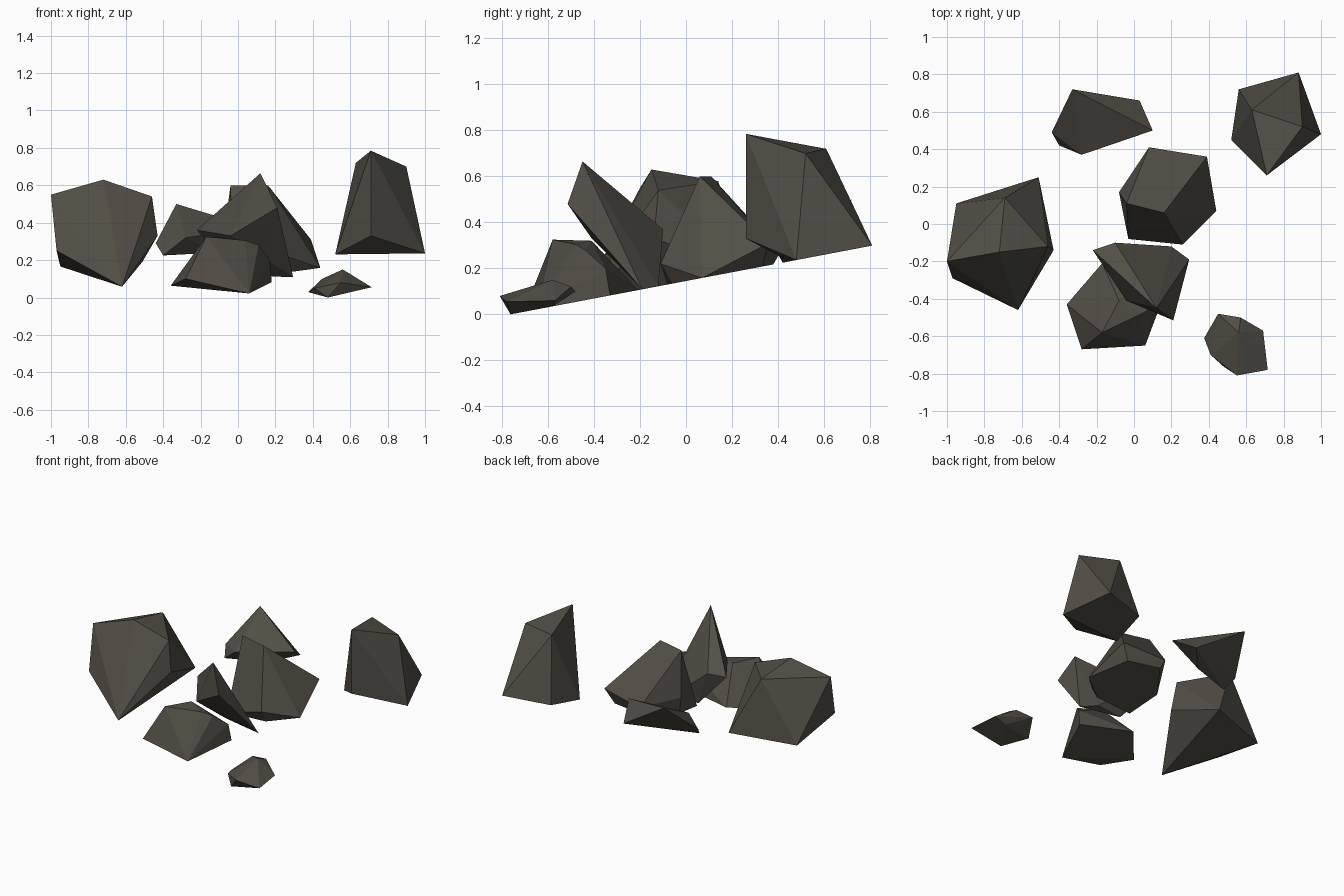
import bpy, bmesh, math

if "Cube" in bpy.data.objects:
    bpy.data.objects.remove(bpy.data.objects["Cube"])

stone = bpy.data.materials.new("dark_stone")
stone.diffuse_color = (0.085, 0.077, 0.061, 1)
stone.use_nodes = True
stone.node_tree.nodes["Principled BSDF"].inputs["Base Color"].default_value = stone.diffuse_color


def ground(x, y):
    """Point on the sloping plane the rocks rest on."""
    return (x, y, 0.145 + 0.19 * y)


def rock(name, corners, base):
    """Faceted rock: hull around its corners and its base outline."""
    bm = bmesh.new()
    for p in corners + [ground(*b) for b in base]:
        bm.verts.new(p)
    bmesh.ops.convex_hull(bm, input=bm.verts[:])
    loose = [v for v in bm.verts if not v.link_faces]
    bmesh.ops.delete(bm, geom=loose, context='VERTS')
    bmesh.ops.dissolve_limit(bm, angle_limit=math.radians(3),
                             verts=bm.verts[:], edges=bm.edges[:])
    bmesh.ops.recalc_face_normals(bm, faces=bm.faces[:])
    me = bpy.data.meshes.new(name)
    bm.to_mesh(me)
    bm.free()
    me.materials.append(stone)
    ob = bpy.data.objects.new(name, me)
    bpy.context.collection.objects.link(ob)


# Large rock on the left
rock("left_boulder",
     [(-1.0, -.20, .55), (-.72, -.15, .63), (-.46, -.12, .54), (-.69, .14, .58),
      (-.43, -.14, .33), (-.97, -.29, .25)],
     [(-.62, -.46), (-.95, .11), (-.51, .25)])

# Overhanging slab at the back
rock("back_slab",
     [(-.33, .72, .50), (.10, .50, .37), (-.44, .49, .29), (-.28, .37, .32)],
     [(-.40, .42), (.03, .66), (-.12, .50)])

# Tall rock at the back right
rock("tall_boulder",
     [(.71, .26, .785), (.71, .26, .33), (.63, .61, .72), (.90, .52, .70)],
     [(.52, .45), (1.0, .48), (.56, .72), (.88, .81)])

# Block in the middle
rock("middle_boulder",
     [(-.04, .11, .60), (.16, .06, .60), (.39, .36, .31), (.08, .41, .27),
      (-.08, .17, .30), (.26, -.11, .22)],
     [(-.03, -.08), (.44, .07), (.26, -.06), (.10, .38), (.33, .33), (-.06, .16)])

# Leaning pointed shard
rock("leaning_shard",
     [(.12, -.45, .665), (.21, -.515, .48), (-.04, -.41, .33),
      (-.22, -.14, .36), (-.10, -.10, .37)],
     [(.295, -.19), (.20, -.12), (.0, -.14)])

# Low rock at the front
rock("front_boulder",
     [(-.17, -.58, .325), (-.08, -.41, .32), (.04, -.48, .305), (.11, -.44, .28),
      (.17, -.35, .20), (-.28, -.67, .10)],
     [(-.36, -.43), (.06, -.65), (.18, -.33), (-.17, -.21)])

# Small stone at the front right
rock("small_stone",
     [(.56, -.58, .15), (.45, -.48, .10), (.57, -.50, .12), (.69, -.57, .06),
      (.715, -.78, .055), (.55, -.81, .08), (.41, -.70, .05)],
     [(.375, -.61), (.48, -.763), (.60, -.58)])
